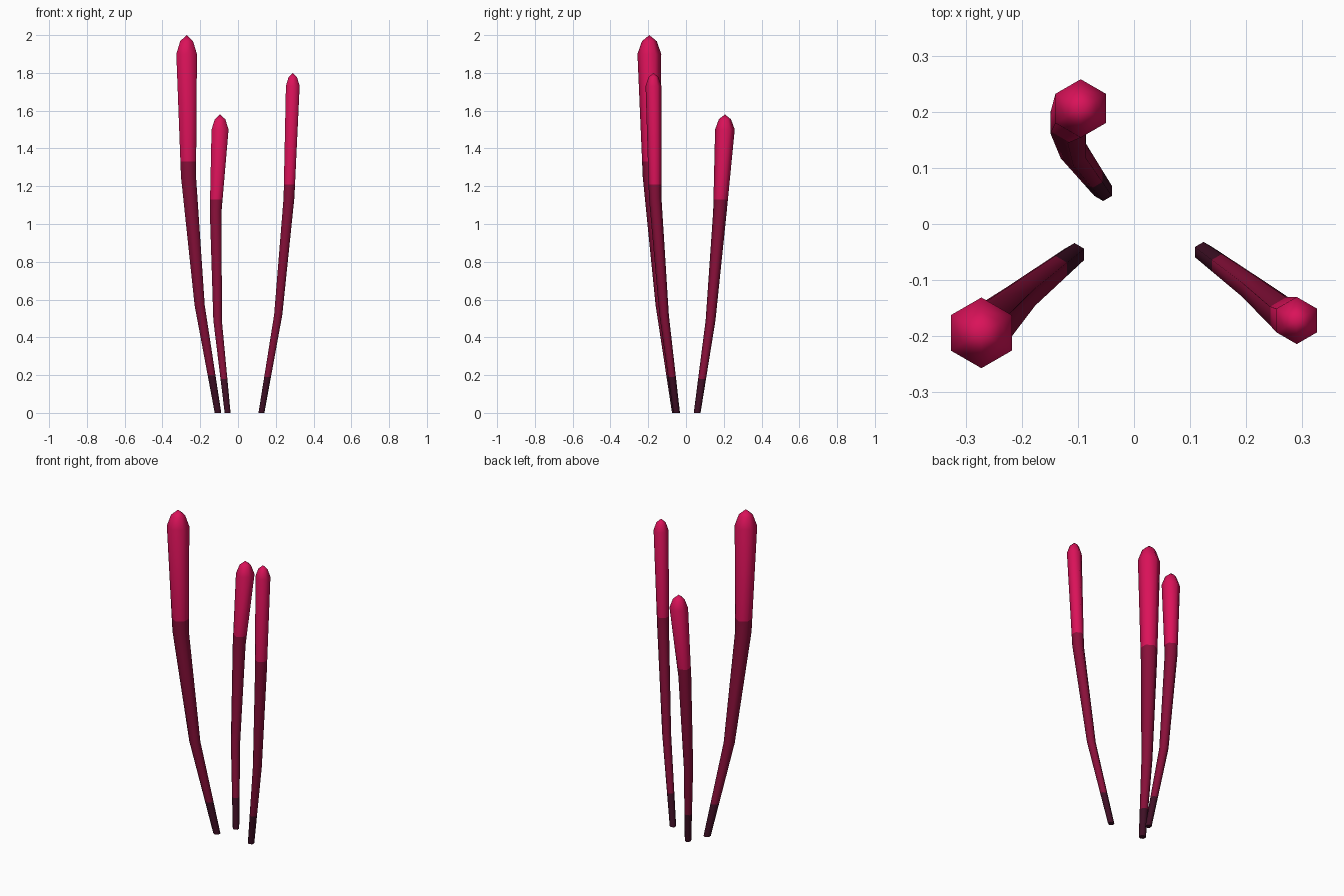
import bpy, bmesh, math
from mathutils import Vector

if "Cube" in bpy.data.objects:
    bpy.data.objects.remove(bpy.data.objects["Cube"])


def material(name, rgb):
    m = bpy.data.materials.new(name)
    m.diffuse_color = (*rgb, 1)
    m.use_nodes = True
    m.node_tree.nodes["Principled BSDF"].inputs["Base Color"].default_value = m.diffuse_color
    return m


MATS = [material("dark plum", (0.05, 0.005, 0.019)),
        material("deep crimson", (0.25, 0.005, 0.042)),
        material("bright crimson", (0.70, 0.006, 0.10))]
SIDES = 6


def stalk(name, path, dark_top, bright_start, tip):
    """Six-sided tapering stalk through (x, y, z, radius) points with a domed tip."""
    rings = []
    # add extra rings where the colour changes
    for a, b in zip(path, path[1:]):
        rings.append(a)
        for h in (dark_top, bright_start):
            if a[2] < h < b[2]:
                t = (h - a[2]) / (b[2] - a[2])
                rings.append(tuple(p + (q - p) * t for p, q in zip(a, b)))
    x, y, z, r = path[-1]
    rings += [path[-1], (x, y, z + 0.68 * (tip - z), r * 0.62)]

    bm = bmesh.new()
    loops = []
    for cx, cy, cz, cr in rings:
        angles = [math.pi / 2 + i * math.tau / SIDES for i in range(SIDES)]
        loops.append([bm.verts.new((cx + cr * math.cos(a), cy + cr * math.sin(a), cz))
                      for a in angles])
    for lo, hi in zip(loops, loops[1:]):
        for i in range(SIDES):
            j = (i + 1) % SIDES
            bm.faces.new((lo[i], lo[j], hi[j], hi[i]))
    bm.faces.new(loops[0][::-1])
    top = bm.verts.new((x, y, tip))
    for i in range(SIDES):
        bm.faces.new((loops[-1][i], loops[-1][(i + 1) % SIDES], top))
    bmesh.ops.recalc_face_normals(bm, faces=bm.faces)

    # colour bands by height
    for f in bm.faces:
        h = f.calc_center_median().z
        f.material_index = 0 if h < dark_top else 1 if h < bright_start else 2
        f.smooth = len(f.verts) < 5
    me = bpy.data.meshes.new(name)
    bm.to_mesh(me)
    bm.free()
    for m in MATS:
        me.materials.append(m)
    ob = bpy.data.objects.new(name, me)
    bpy.context.collection.objects.link(ob)


# Three stalks leaning outward from the centre
stalk("tall_stalk", [(-0.106, -0.054, 0, 0.02), (-0.203, -0.130, 0.57, 0.031),
                     (-0.262, -0.183, 1.25, 0.046), (-0.272, -0.194, 1.90, 0.063)],
      0.20, 1.33, 2.0)
stalk("right_stalk", [(0.124, -0.050, 0, 0.018), (0.213, -0.116, 0.52, 0.025),
                      (0.270, -0.163, 1.14, 0.033), (0.290, -0.172, 1.73, 0.042)],
      0.19, 1.21, 1.8)
stalk("back_stalk", [(-0.055, 0.059, 0, 0.018), (-0.108, 0.130, 0.49, 0.026),
                     (-0.118, 0.180, 1.07, 0.036), (-0.095, 0.206, 1.50, 0.052)],
      0.18, 1.13, 1.58)
